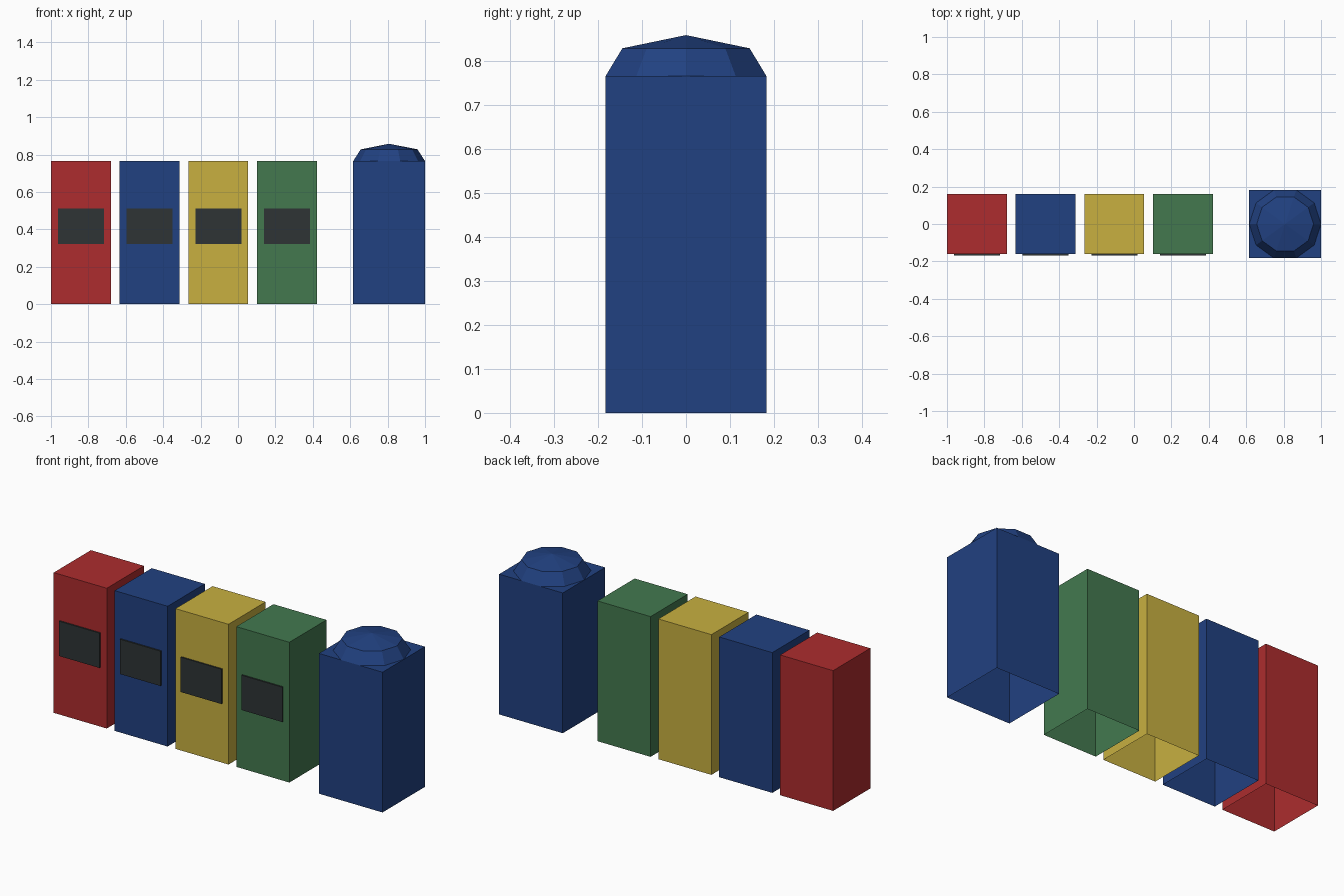
import bpy, bmesh, math

if "Cube" in bpy.data.objects:
    bpy.data.objects.remove(bpy.data.objects["Cube"])


def material(name, rgb):
    """Flat colour from 0-255 display values."""
    m = bpy.data.materials.new(name)
    lin = [((c / 255 + 0.055) / 1.055) ** 2.4 for c in rgb]
    m.diffuse_color = (*lin, 1)
    m.use_nodes = True
    m.node_tree.nodes["Principled BSDF"].inputs["Base Color"].default_value = m.diffuse_color
    return m


red = material("red", (173, 44, 46))
blue = material("blue", (33, 65, 129))
yellow = material("yellow", (200, 176, 64))
green = material("green", (67, 121, 79))
dark = material("dark_grey", (46, 52, 53))


def finish(bm, name, mat):
    me = bpy.data.meshes.new(name)
    bm.to_mesh(me)
    bm.free()
    me.materials.append(mat)
    ob = bpy.data.objects.new(name, me)
    bpy.context.collection.objects.link(ob)
    return ob


def box(name, mat, lo, hi, open_bottom=False):
    """Axis-aligned box between two corners, optionally without a floor."""
    bm = bmesh.new()
    bmesh.ops.create_cube(bm, size=1)
    for v in bm.verts:
        v.co = [(a + b) / 2 + c * (b - a) for a, b, c in zip(lo, hi, v.co)]
    if open_bottom:
        bm.normal_update()
        floor = [f for f in bm.faces if f.normal.z < -0.5]
        bmesh.ops.delete(bm, geom=floor, context='FACES_ONLY')
    return finish(bm, name, mat)


# Four small bins in a row, each with a thin dark slot plate on the front
HEIGHT = 0.765
HALF = 0.16
for i, mat in enumerate((red, blue, yellow, green)):
    x = -0.84 + i * 0.3673
    box(f"{mat.name}_bin", mat, (x - HALF, -HALF, 0), (x + HALF, HALF, HEIGHT), True)
    box(f"{mat.name}_bin_slot", dark, (x - 0.123, -HALF - 0.008, 0.323),
        (x + 0.123, -HALF, 0.513))

# Larger bin on the right
CX, R, SIDES = 0.808, 0.192, 10
HALF_Y = R * math.sin(math.radians(72))
box("large_bin", blue, (CX - R, -HALF_Y, 0), (CX + R, HALF_Y, HEIGHT), True)

# Faceted ten-sided dome lid
bm = bmesh.new()
rings = []
for r, z in ((R, HEIGHT), (0.152, 0.828)):
    rings.append([bm.verts.new((CX + r * math.cos(math.tau * k / SIDES),
                                r * math.sin(math.tau * k / SIDES), z))
                  for k in range(SIDES)])
apex = bm.verts.new((CX, 0, 0.858))
for k in range(SIDES):
    n = (k + 1) % SIDES
    bm.faces.new((rings[0][k], rings[0][n], rings[1][n], rings[1][k]))
    bm.faces.new((rings[1][k], rings[1][n], apex))
finish(bm, "dome_lid", blue)
